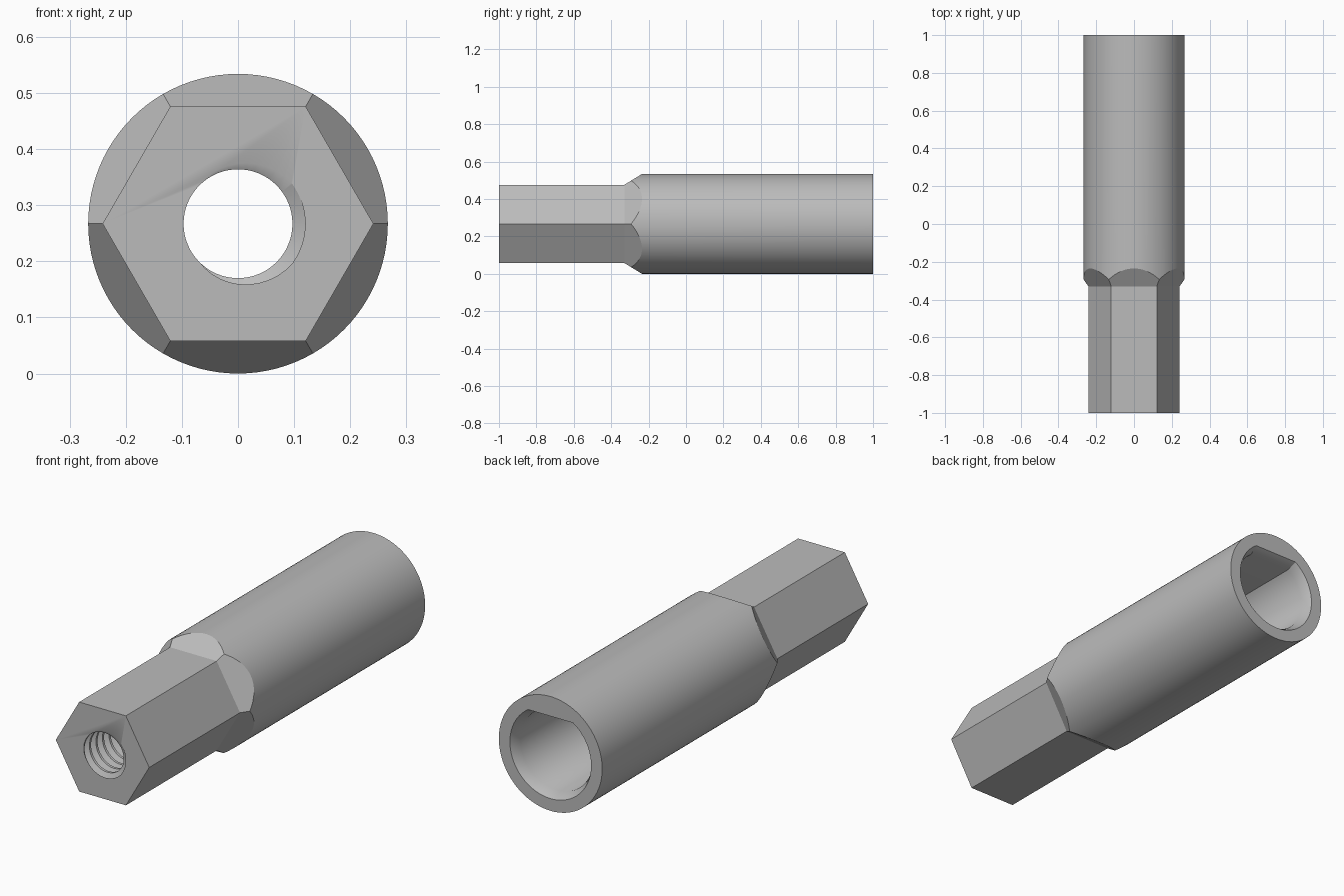
import bpy, bmesh
from math import pi, cos, sin, asin, radians, tau

AXIS_Z = 0.267      # height of the centre line
BODY_R = 0.267      # round barrel radius
PITCH = 0.048       # thread pitch

if "Cube" in bpy.data.objects:
    bpy.data.objects.remove(bpy.data.objects["Cube"])

steel = bpy.data.materials.new("grey steel")
steel.use_nodes = True
colour = (0.5, 0.5, 0.5, 1)
steel.diffuse_color = colour
steel.node_tree.nodes["Principled BSDF"].inputs["Base Color"].default_value = colour


def loft(name, sections):
    """Solid skinned through equal-length closed sections, capped at both ends."""
    bm = bmesh.new()
    loops = [[bm.verts.new(p) for p in s] for s in sections]
    n = len(loops[0])
    for a, b in zip(loops, loops[1:]):
        for i in range(n):
            j = (i + 1) % n
            bm.faces.new((a[i], a[j], b[j], b[i]))
    bm.faces.new(loops[0])
    bm.faces.new(loops[-1])
    bmesh.ops.recalc_face_normals(bm, faces=bm.faces)
    mesh = bpy.data.meshes.new(name)
    bm.to_mesh(mesh)
    bm.free()
    mesh.materials.append(steel)
    obj = bpy.data.objects.new(name, mesh)
    bpy.context.collection.objects.link(obj)
    return obj


def ring(y, r, n):
    """Regular polygon across the centre line, first corner on +x."""
    return [(r * cos(tau * i / n), y, AXIS_Z + r * sin(tau * i / n)) for i in range(n)]


def hexagon(y, apothem):
    return ring(y, apothem / cos(pi / 6), 6)


def d_ring(y, r, flat, n=80):
    """Circle with its top cut off by a flat."""
    a = asin(flat / r)
    angles = [pi - a + (pi + 2 * a) * i / n for i in range(n + 1)]
    return [(r * cos(t), y, AXIS_Z + r * sin(t)) for t in angles]


def combine(target, tool, operation):
    mod = target.modifiers.new(operation.lower(), "BOOLEAN")
    mod.operation = operation
    mod.solver = "EXACT"
    mod.object = tool
    bpy.ops.object.select_all(action="DESELECT")
    target.select_set(True)
    bpy.context.view_layer.objects.active = target
    bpy.ops.object.modifier_apply(modifier=mod.name)
    bpy.data.objects.remove(tool)


# Round barrel trimmed to a hexagon shank with six sloping shoulders
body = loft("coupling_body", [ring(-1.1, BODY_R, 96), ring(1, BODY_R, 96)])
shank = loft("shank_envelope", [hexagon(-1, 0.209), hexagon(-0.33, 0.209),
                                hexagon(-0.17, 0.307), hexagon(1.1, 0.307)])
combine(body, shank, "INTERSECT")

# Socket with one flat and a chamfered mouth
socket = loft("socket_cutter", [d_ring(1.045, 0.233, 0.198), d_ring(0.955, 0.187, 0.152),
                                d_ring(-0.2, 0.187, 0.152)])
combine(body, socket, "DIFFERENCE")

# Pilot hole through the shank
pilot = loft("pilot_cutter", [ring(-1.1, 0.097, 64), ring(0, 0.097, 64)])
combine(body, pilot, "DIFFERENCE")

# Right-handed thread groove swept along a helix
profile = [(0.094, -0.0195), (0.12, -0.005), (0.12, 0.005), (0.094, 0.0195)]
steps, turns = 40, 20
helix = []
for k in range(steps * turns + 1):
    t = -tau * k / steps
    y0 = -1 + PITCH * (k / steps - 2)
    helix.append([(r * cos(t), y0 + dy, AXIS_Z + r * sin(t)) for r, dy in profile])
combine(body, loft("thread_cutter", helix), "DIFFERENCE")

# Smooth round walls, crisp machined edges
bpy.ops.object.select_all(action="DESELECT")
body.select_set(True)
bpy.context.view_layer.objects.active = body
bpy.ops.object.shade_smooth_by_angle(angle=radians(30))
